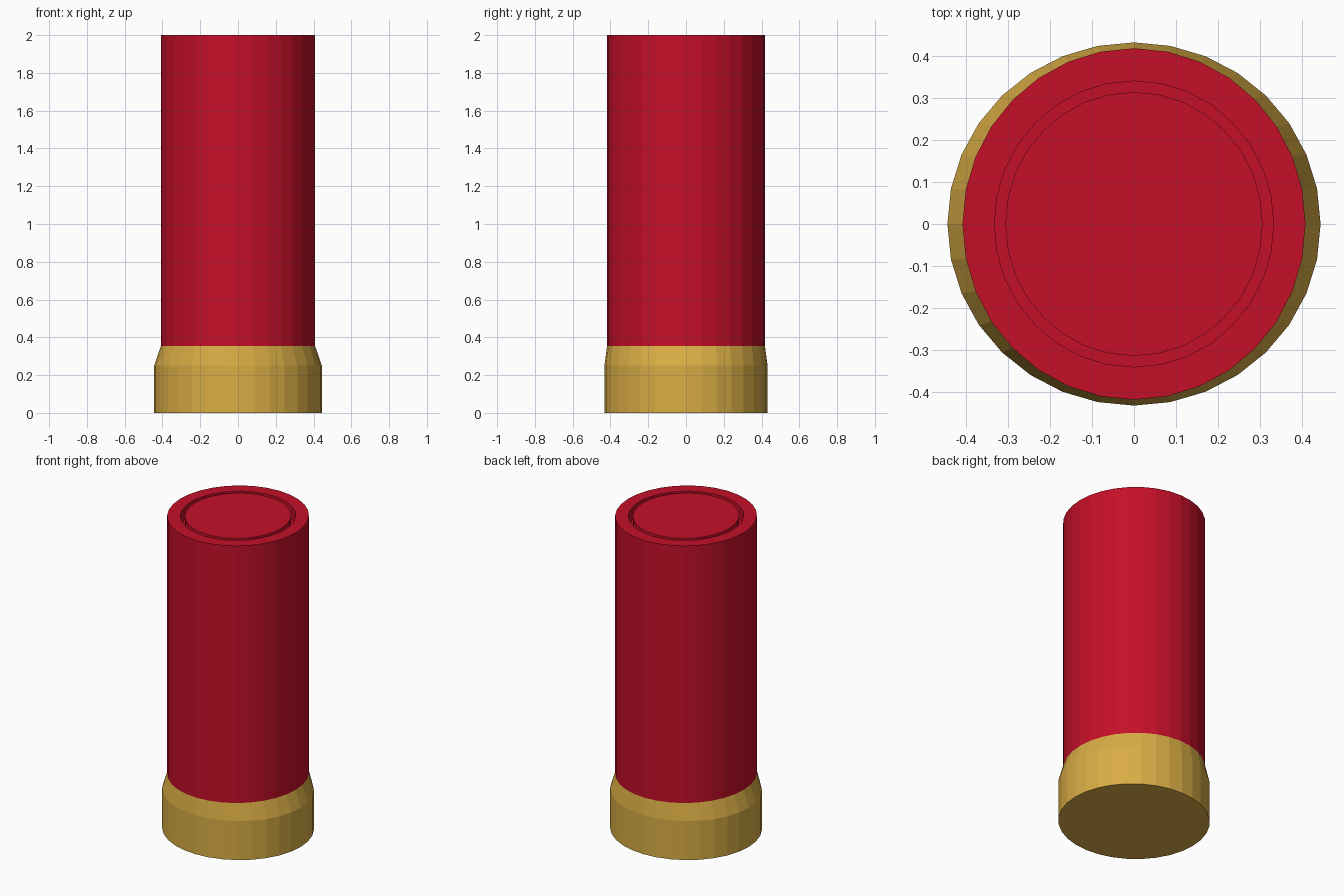
import bpy, bmesh, math

if "Cube" in bpy.data.objects:
    bpy.data.objects.remove(bpy.data.objects["Cube"])

SIDES = 32


def material(name, color):
    mat = bpy.data.materials.new(name)
    mat.diffuse_color = color
    mat.use_nodes = True
    mat.node_tree.nodes["Principled BSDF"].inputs["Base Color"].default_value = mat.diffuse_color
    return mat


def lathe(name, profile, mat, cap_start=False, cap_end=False):
    """Loft elliptical rings (rx, ry, z) into a flat-shaded surface."""
    bm = bmesh.new()
    rings = []
    for rx, ry, z in profile:
        angles = [2 * math.pi * i / SIDES for i in range(SIDES)]
        rings.append([bm.verts.new((rx * math.cos(a), ry * math.sin(a), z)) for a in angles])
    for low, high in zip(rings, rings[1:]):
        for i in range(SIDES):
            j = (i + 1) % SIDES
            bm.faces.new((low[i], low[j], high[j], high[i]))
    if cap_start:
        bm.faces.new(rings[0][::-1])
    if cap_end:
        bm.faces.new(rings[-1])
    mesh = bpy.data.meshes.new(name)
    bm.to_mesh(mesh)
    bm.free()
    mesh.materials.append(mat)
    obj = bpy.data.objects.new(name, mesh)
    bpy.context.collection.objects.link(obj)
    return obj


red = material("red_plastic", (0.56, 0.005, 0.022, 1))
brass = material("brass", (0.70, 0.42, 0.06, 1))

# Brass base cup with tapered shoulder
lathe("brass_base", [(0.444, 0.432, 0), (0.444, 0.432, 0.25), (0.408, 0.418, 0.355)],
      brass, cap_start=True)

# Red tube, rolled rim, ring groove and closing disc
lathe("red_tube", [(0.408, 0.418, 0.355), (0.408, 0.418, 2.0),
                   (0.332, 0.340, 2.0), (0.332, 0.340, 1.92),
                   (0.306, 0.314, 1.92), (0.306, 0.314, 2.0)],
      red, cap_end=True)
